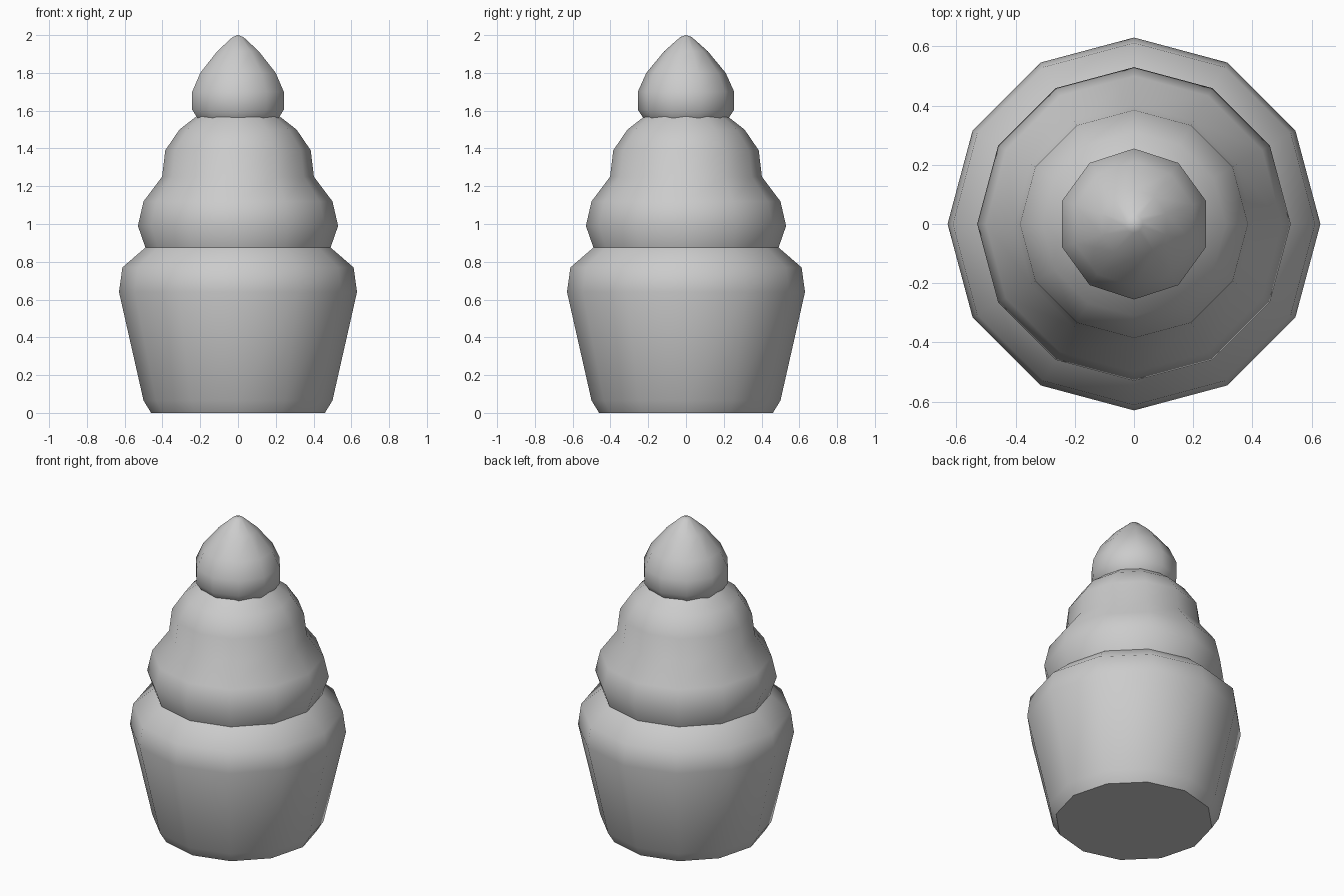
import bpy
import math

cube = bpy.data.objects.get("Cube")
if cube:
    bpy.data.objects.remove(cube, do_unlink=True)

grey = bpy.data.materials.new("plain grey")
grey.use_nodes = True
COLOUR = (0.6, 0.6, 0.6, 1)
grey.diffuse_color = COLOUR
grey.node_tree.nodes["Principled BSDF"].inputs["Base Color"].default_value = COLOUR


def lathe(name, profile, sides, apex=None):
    """Turn (radius, height) rings around z, with a corner on the y axis."""
    verts, faces = [], []
    for r, z in profile:
        for i in range(sides):
            a = math.pi / 2 + math.tau * i / sides
            verts.append((r * math.cos(a), r * math.sin(a), z))
    for k in range(len(profile) - 1):
        for i in range(sides):
            j = (i + 1) % sides
            a, b = k * sides, (k + 1) * sides
            faces.append((a + i, a + j, b + j, b + i))
    top = (len(profile) - 1) * sides
    faces.append(tuple(reversed(range(sides))))
    if apex is None:
        faces.append(tuple(range(top, top + sides)))
    else:
        verts.append((0, 0, apex))
        for i in range(sides):
            faces.append((top + i, top + (i + 1) % sides, len(verts) - 1))
    mesh = bpy.data.meshes.new(name)
    mesh.from_pydata(verts, [], faces)
    mesh.materials.append(grey)
    obj = bpy.data.objects.new(name, mesh)
    bpy.context.collection.objects.link(obj)
    # Smooth sides, crisp flat caps
    for p in mesh.polygons:
        p.use_smooth = len(p.vertices) <= 4
    return obj


# Tapered cup with a rounded shoulder
lathe("cup", [(0.46, 0), (0.5, 0.065), (0.63, 0.64), (0.612, 0.77), (0.485, 0.88)], 12)

# Two swelling tiers of frosting
lathe("frosting", [(0.49, 0.875), (0.53, 0.99), (0.5, 1.12), (0.402, 1.25),
                   (0.385, 1.39), (0.31, 1.5), (0.22, 1.57)], 12)

# Pointed drop on top
lathe("topping", [(0.225, 1.56), (0.255, 1.605), (0.255, 1.7), (0.21, 1.8),
                  (0.115, 1.915), (0.03, 1.99)], 10, apex=2.0)
